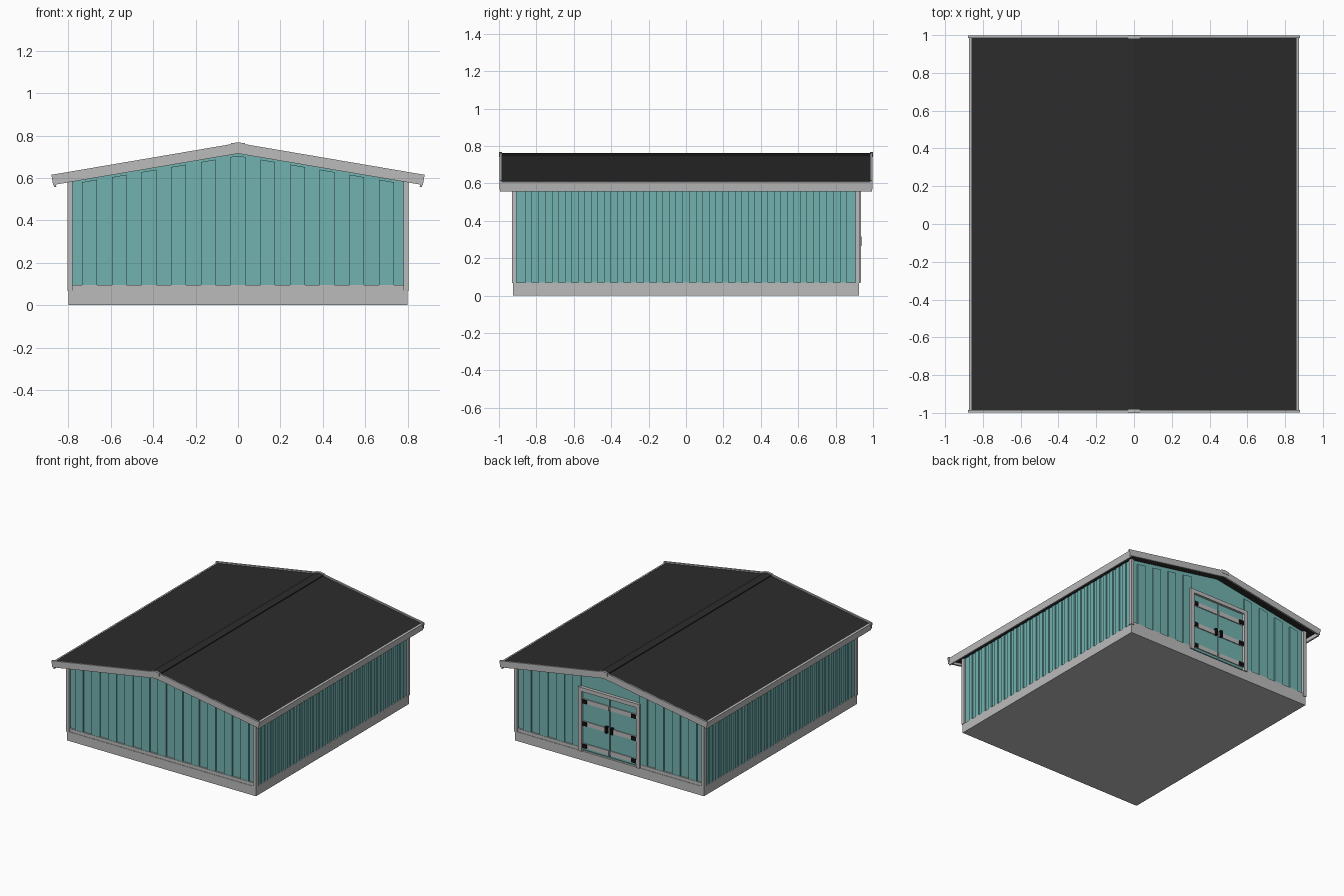
import bpy, bmesh

if "Cube" in bpy.data.objects:
    bpy.data.objects.remove(bpy.data.objects["Cube"])


def material(name, rgb):
    m = bpy.data.materials.new(name)
    m.diffuse_color = (*rgb, 1)
    m.use_nodes = True
    m.node_tree.nodes["Principled BSDF"].inputs["Base Color"].default_value = m.diffuse_color
    return m


TEAL = material("teal_siding", (0.17, 0.45, 0.44))
TRIM = material("light_grey_trim", (0.50, 0.50, 0.50))
ROOF = material("charcoal_roof", (0.025, 0.025, 0.025))
BLACK = material("black_hardware", (0.006, 0.006, 0.006))
SLOPE = 0.17


def under(x):
    """Height of the roof underside at x."""
    return 0.735 - SLOPE * abs(x)


def finish(name, bm, mat):
    bmesh.ops.recalc_face_normals(bm, faces=bm.faces)
    me = bpy.data.meshes.new(name)
    bm.to_mesh(me)
    bm.free()
    me.materials.append(mat)
    ob = bpy.data.objects.new(name, me)
    bpy.context.collection.objects.link(ob)
    return ob


def add_prism(bm, pts, y0, y1):
    """Extrude an (x, z) outline from y0 to y1."""
    a = [bm.verts.new((x, y0, z)) for x, z in pts]
    b = [bm.verts.new((x, y1, z)) for x, z in pts]
    bm.faces.new(a)
    bm.faces.new(b[::-1])
    for i in range(len(pts)):
        j = (i + 1) % len(pts)
        bm.faces.new((a[i], b[i], b[j], a[j]))


def add_box(bm, x0, x1, y0, y1, z0, z1):
    add_prism(bm, [(x0, z0), (x1, z0), (x1, z1), (x0, z1)], y0, y1)


def boxes(name, mat, items):
    bm = bmesh.new()
    for it in items:
        add_box(bm, *it)
    return finish(name, bm, mat)


def prism(name, mat, pts, y0, y1):
    bm = bmesh.new()
    add_prism(bm, pts, y0, y1)
    return finish(name, bm, mat)


# Base and wall body
boxes("base", TRIM, [(-0.80, 0.80, -0.925, 0.925, 0, 0.07)])
prism("walls", TEAL, [(-0.79, 0.06), (0.79, 0.06), (0.79, under(0.79)),
                      (0, under(0)), (-0.79, under(0.79))], -0.91, 0.91)

# Raised siding boards on the gable walls, tops cut to the roof slope
for name, s in (("front_siding", -1), ("back_siding", 1)):
    bm = bmesh.new()
    for i in range(-5, 6):
        xc = i * 0.14
        if s > 0 and abs(xc) < 0.26:
            continue
        x0, x1 = xc - 0.035, xc + 0.035
        top = [(x1, under(x1) - 0.03), (x0, under(x0) - 0.03)]
        if i == 0:
            top.insert(1, (0, under(0) - 0.03))
        add_prism(bm, [(x0, 0.07), (x1, 0.07)] + top, s * 0.905, s * 0.92)
    finish(name, bm, TEAL)

# Raised siding boards on the long walls
for name, s in (("right_siding", 1), ("left_siding", -1)):
    boxes(name, TEAL, [(min(s * 0.785, s * 0.80), max(s * 0.785, s * 0.80),
                        i * 0.07 - 0.0175, i * 0.07 + 0.0175, 0.07, 0.595)
                       for i in range(-12, 13)])

# Corner trim
for sx, nx in ((-1, "left"), (1, "right")):
    for sy, ny in ((-1, "front"), (1, "back")):
        x = sorted((sx * 0.78, sx * 0.805))
        y = sorted((sy * 0.905, sy * 0.93))
        boxes(f"{ny}_{nx}_corner_trim", TRIM, [(*x, *y, 0.068, 0.597)])

# Bottom trim on the gable walls, broken by the door at the back
boxes("front_bottom_trim", TRIM, [(-0.78, 0.78, -0.922, -0.905, 0.065, 0.095)])
boxes("back_bottom_trim", TRIM, [(-0.78, -0.26, 0.905, 0.922, 0.065, 0.095),
                                 (0.26, 0.78, 0.905, 0.922, 0.065, 0.095)])

# Roof sheets and ridge cap
prism("roof", ROOF, [(-0.862, under(0.862)), (0, under(0)), (0.862, under(0.862)),
                     (0.862, under(0.862) + 0.02), (0, 0.755),
                     (-0.862, under(0.862) + 0.02)], -0.986, 0.986)
prism("ridge_cap", ROOF, [(-0.033, 0.745), (0, 0.75), (0.033, 0.745), (0.033, 0.757),
                          (0, 0.763), (-0.033, 0.757)], -0.986, 0.986)

# Rake boards with ridge end pieces, and fascia along the eaves
rake = [(0, 0.765), (0.88, 0.615), (0.872, 0.567), (0, 0.715),
        (-0.872, 0.567), (-0.88, 0.615)]
cap = [(-0.033, 0.74), (0.033, 0.74), (0.033, 0.764), (0, 0.768), (-0.033, 0.764)]
for name, s in (("front", -1), ("back", 1)):
    prism(name + "_rake_board", TRIM, rake, s * 0.985, s * 0.998)
    prism(name + "_ridge_end", TRIM, cap, s * 0.983, s * 1.0)
for name, s in (("right", 1), ("left", -1)):
    prism(name + "_fascia", TRIM, [(s * 0.857, 0.558), (s * 0.868, 0.557),
                                   (s * 0.874, 0.608), (s * 0.860, 0.610)], -0.995, 0.995)

# Double door on the back: frame, leaves, rails, hinges and handles
boxes("door_frame", TRIM, [(-0.26, -0.23, 0.90, 0.935, 0.07, 0.56),
                           (0.23, 0.26, 0.90, 0.935, 0.07, 0.56),
                           (-0.26, 0.26, 0.90, 0.935, 0.53, 0.56)])
for name, s in (("right", 1), ("left", -1)):
    def span(a, b):
        return sorted((s * a, s * b))
    boxes(name + "_door_leaf", TEAL, [(*span(0.004, 0.23), 0.90, 0.918, 0.08, 0.53)])
    boxes(name + "_door_rails", TRIM, [(*span(0.006, 0.23), 0.91, 0.925, z - 0.017, z + 0.017)
                                       for z in (0.115, 0.285, 0.455)])
    boxes(name + "_door_hinges", BLACK, [(*span(0.19, 0.232), 0.92, 0.934, z - 0.014, z + 0.014)
                                         for z in (0.115, 0.285, 0.455)])
    boxes(name + "_door_handle", BLACK, [(*span(0.014, 0.032), 0.915, 0.938, 0.265, 0.315)])
